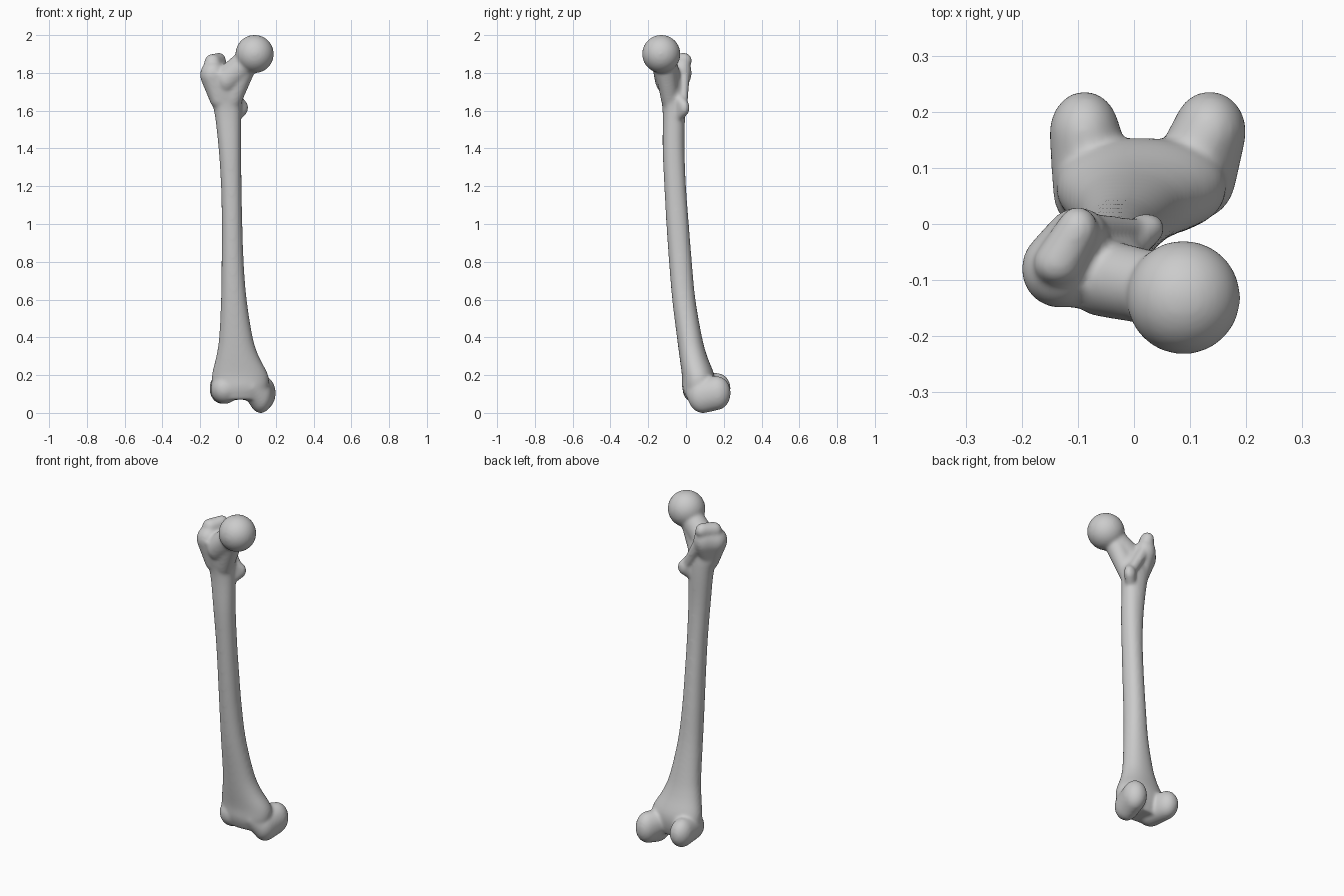
import bpy, bmesh
from math import sin, cos, pi, copysign
from mathutils import Vector

bm = bmesh.new()

# evenly spread points on a unit sphere, reused by every blob
BALL = []
for i in range(240):
    h = 1 - 2 * (i + 0.5) / 240
    a = i * pi * (3 - 5 ** 0.5)
    r = (1 - h * h) ** 0.5
    BALL.append((r * cos(a), r * sin(a), h))

def blob_hull(*blobs):
    """Convex hull around ellipsoids given as (x, y, z, rx, ry, rz)."""
    verts = [bm.verts.new((x + rx*p, y + ry*q, z + rz*s))
             for x, y, z, rx, ry, rz in blobs for p, q, s in BALL]
    bmesh.ops.convex_hull(bm, input=verts)
    loose = [v for v in bm.verts if not v.link_faces]
    bmesh.ops.delete(bm, geom=loose, context='VERTS')

def catmull(rows, steps):
    """Smoothly interpolate a table of rows."""
    vs = [Vector(r) for r in rows]
    vs = [vs[0]] + vs + [vs[-1]]
    out = []
    for a, b, c, d in zip(vs, vs[1:], vs[2:], vs[3:]):
        for i in range(steps):
            t = i / steps
            out.append(0.5 * (2*b + (c-a)*t + (2*a-5*b+4*c-d)*t*t + (3*b-a-3*c+d)*t**3))
    return out + [vs[-1]]

def loft(rows, n=32):
    """Skin rows of (z, x min, x max, y min, y max)."""
    rings = []
    for z, x0, x1, y0, y1 in catmull(rows, 4):
        ring = []
        for k in range(n):
            a = 2 * pi * k / n
            px, py = [copysign(abs(f(a)) ** 0.92, f(a)) for f in (cos, sin)]
            ring.append(bm.verts.new(((x0+x1)/2 + (x1-x0)/2*px, (y0+y1)/2 + (y1-y0)/2*py, z)))
        rings.append(ring)
    for r, s in zip(rings, rings[1:]):
        for k in range(n):
            bm.faces.new((r[k], r[(k+1) % n], s[(k+1) % n], s[k]))
    bm.faces.new(rings[0][::-1])
    bm.faces.new(rings[-1])

# shaft, bowed forward and flaring at both ends
loft([(0.07, -0.11, 0.13, 0.00, 0.13),
      (0.13, -0.135, 0.16, -0.02, 0.15),
      (0.20, -0.138, 0.16, -0.022, 0.15),
      (0.30, -0.115, 0.11, -0.035, 0.112),
      (0.40, -0.10, 0.078, -0.048, 0.085),
      (0.60, -0.09, 0.046, -0.073, 0.05),
      (0.80, -0.087, 0.03, -0.09, 0.031),
      (1.00, -0.086, 0.023, -0.104, 0.015),
      (1.20, -0.09, 0.019, -0.115, 0.0),
      (1.40, -0.103, 0.017, -0.124, -0.008),
      (1.60, -0.127, 0.017, -0.124, -0.005),
      (1.70, -0.16, 0.025, -0.14, -0.01),
      (1.80, -0.16, 0.01, -0.155, -0.03)])

# head and neck
blob_hull((0.088, -0.131, 1.9, 0.102, 0.102, 0.102))
blob_hull((-0.06, -0.095, 1.765, 0.06, 0.07, 0.08), (0.06, -0.12, 1.87, 0.062, 0.065, 0.072))
blob_hull((-0.03, -0.085, 1.68, 0.055, 0.05, 0.08), (0.04, -0.11, 1.82, 0.05, 0.055, 0.06))

# greater trochanter with its overhanging crest
blob_hull((-0.133, -0.08, 1.79, 0.068, 0.07, 0.075), (-0.10, -0.02, 1.80, 0.055, 0.05, 0.075),
          (-0.10, -0.08, 1.66, 0.05, 0.05, 0.05))
blob_hull((-0.135, -0.07, 1.855, 0.045, 0.04, 0.045), (-0.10, -0.01, 1.865, 0.037, 0.042, 0.042))

# lesser trochanter and the crest linking both
blob_hull((0.022, -0.008, 1.615, 0.034, 0.028, 0.042), (-0.02, -0.05, 1.68, 0.03, 0.03, 0.03),
          (-0.02, -0.05, 1.56, 0.03, 0.03, 0.03))
blob_hull((0.005, -0.012, 1.64, 0.022, 0.022, 0.03), (-0.08, -0.01, 1.79, 0.03, 0.03, 0.04),
          (-0.06, -0.07, 1.7, 0.03, 0.03, 0.03))

# lateral condyle
blob_hull((-0.088, 0.162, 0.13, 0.063, 0.075, 0.082), (-0.07, 0.06, 0.127, 0.075, 0.08, 0.08))
# medial condyle
blob_hull((0.135, 0.165, 0.105, 0.065, 0.072, 0.09), (0.12, 0.09, 0.088, 0.063, 0.08, 0.09),
          (0.07, 0.05, 0.14, 0.06, 0.068, 0.06))

bmesh.ops.recalc_face_normals(bm, faces=bm.faces[:])
mesh = bpy.data.meshes.new("thigh_bone")
bm.to_mesh(mesh)
bm.free()
bone = bpy.data.objects.new("thigh_bone", mesh)
bpy.context.collection.objects.link(bone)

# fuse the parts into one organic skin
remesh = bone.modifiers.new("fuse", 'REMESH')
remesh.mode = 'VOXEL'
remesh.voxel_size = 0.007
remesh.use_smooth_shade = True
smooth = bone.modifiers.new("soften", 'SMOOTH')
smooth.factor = 0.5
smooth.iterations = 20
